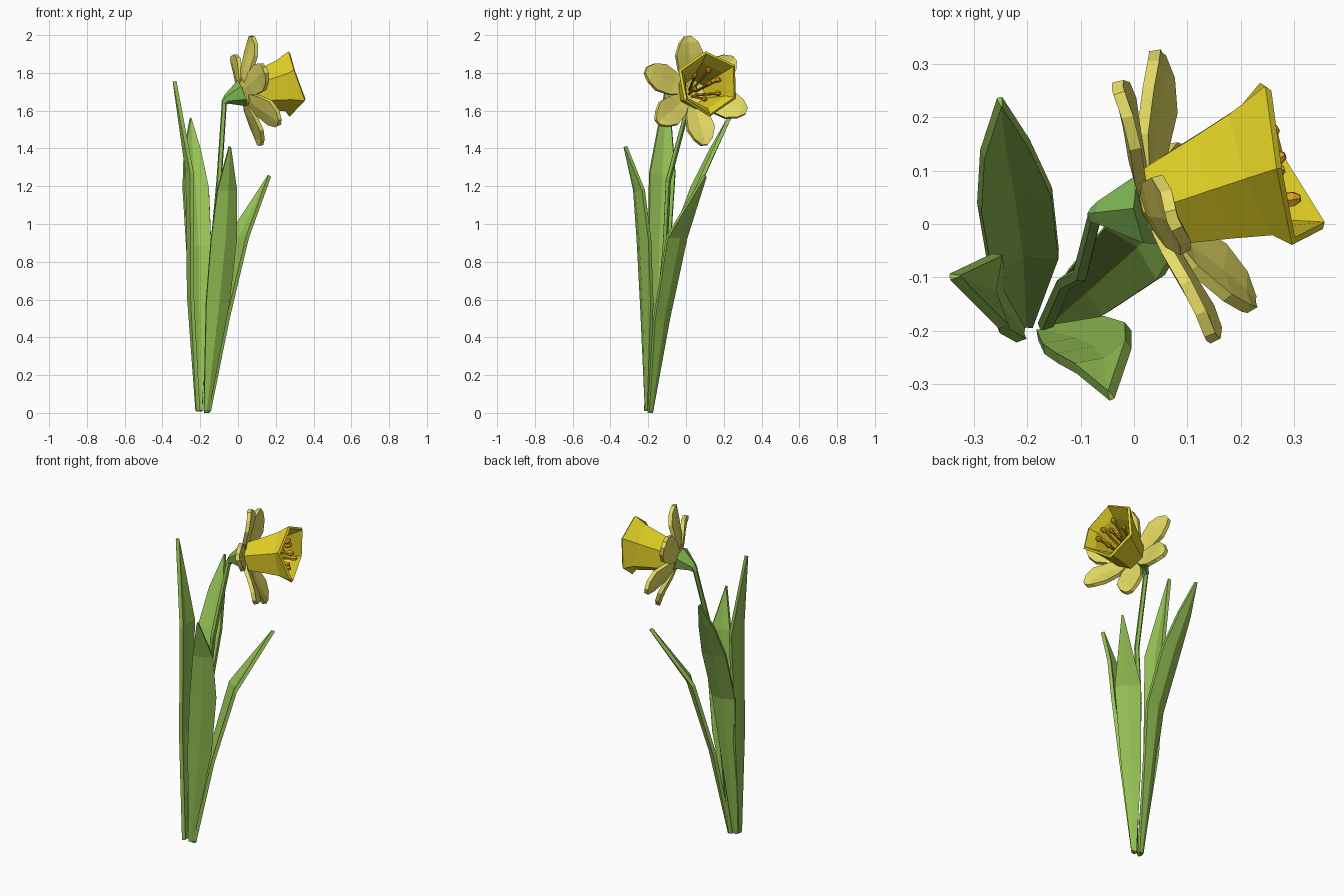
import bpy, bmesh, math
from mathutils import Vector

if "Cube" in bpy.data.objects:
    bpy.data.objects.remove(bpy.data.objects["Cube"])

V = Vector


def material(name, rgb):
    m = bpy.data.materials.new(name)
    m.diffuse_color = (*rgb, 1)
    m.use_nodes = True
    m.node_tree.nodes["Principled BSDF"].inputs["Base Color"].default_value = m.diffuse_color
    return m


LEAF = material("leaf green", (0.30, 0.54, 0.09))
STEM = material("stem green", (0.24, 0.46, 0.08))
CALYX = material("calyx green", (0.22, 0.48, 0.09))
PETAL = material("pale yellow", (0.78, 0.71, 0.125))
TRUMPET = material("trumpet yellow", (0.78, 0.65, 0.02))
STAMEN = material("stamen orange", (0.72, 0.35, 0.01))

# Flower frame: N points out of the trumpet, U sideways, W up
N = V((1, 0.35, 0.2)).normalized()
U = V((0, 0, 1)).cross(N).normalized()
W = N.cross(U)
C = V((0.03, 0.03, 1.693))


def flower_point(t, r, deg):
    a = math.radians(deg)
    return C + N * t + (U * math.cos(a) + W * math.sin(a)) * r


def make(name, verts, faces, mat, thick=0, offset=0):
    me = bpy.data.meshes.new(name)
    me.from_pydata([tuple(p) for p in verts], [], faces)
    bm = bmesh.new()
    bm.from_mesh(me)
    bmesh.ops.recalc_face_normals(bm, faces=bm.faces)
    bm.to_mesh(me)
    bm.free()
    me.materials.append(mat)
    ob = bpy.data.objects.new(name, me)
    bpy.context.collection.objects.link(ob)
    if thick:
        s = ob.modifiers.new("thickness", 'SOLIDIFY')
        s.thickness = thick
        s.offset = offset
    return ob


def strip(name, rows, mat, thick):
    """Blade from rows of (left, middle, right) points."""
    verts = [p for row in rows for p in row]
    faces = []
    for i in range(len(rows) - 1):
        for j in range(2):
            a = i * 3 + j
            faces.append((a, a + 1, a + 4, a + 3))
    return make(name, verts, faces, mat, thick)


def tube(name, path, radii, sides, mat):
    """Tapered closed tube along a path."""
    verts, faces = [], []
    for i, p in enumerate(path):
        d = (path[min(i + 1, len(path) - 1)] - path[max(i - 1, 0)]).normalized()
        e = d.cross(V((0.3, 1, 0.1))).normalized()
        f = d.cross(e)
        for k in range(sides):
            a = 2 * math.pi * k / sides
            verts.append(p + (e * math.cos(a) + f * math.sin(a)) * radii[i])
    for i in range(len(path) - 1):
        for k in range(sides):
            q = (k + 1) % sides
            faces.append((i * sides + k, i * sides + q,
                          (i + 1) * sides + q, (i + 1) * sides + k))
    faces.append(tuple(range(sides)))
    faces.append(tuple(range((len(path) - 1) * sides, len(path) * sides)))
    return make(name, verts, faces, mat)


# Leaves: centre line, half-width vector, relative width along the line
LEAVES = [
    ([(-.212, -.205, .01), (-.247, -.15, .62), (-.25, -.125, 1.27), (-.335, -.098, 1.755)],
     (-.006, .068, 0), (.2, .75, 1, .05)),
    ([(-.203, -.188, .01), (-.206, -.07, .88), (-.222, .045, 1.19), (-.24, .14, 1.39), (-.25, .228, 1.56)],
     (.068, .014, 0), (.2, .95, 1, .65, .04)),
    ([(-.17, -.203, .01), (-.11, -.207, .58), (-.077, -.222, .92), (-.06, -.248, 1.18), (-.045, -.32, 1.41)],
     (.066, .03, 0), (.17, .9, 1, .75, .04)),
    ([(-.16, -.19, .01), (-.09, -.13, .5), (0, -.05, .93), (.165, .1, 1.255)],
     (.05, -.05, 0), (.17, .75, 1, .05)),
]
plant_axis = V((-.185, -.2, 0))
for i, (line, half, widths) in enumerate(LEAVES):
    half = V(half)
    out = half.cross(V((0, 0, 1))).normalized()
    if out.dot(V(line[2]) - plant_axis) < 0:
        out = -out
    rows = []
    for p, w in zip(line, widths):
        p = V(p)
        rows.append((p - half * w, p + out * .018 * w, p + half * w))
    strip(f"leaf_{i + 1}", rows, LEAF, 0.02)

# Stem and the green cup behind the flower
tube("stem", [V((-.165, -.19, 0)), V((-.13, -.11, .9)), V((-.1, -.095, 1.23)),
              V((-.072, .018, 1.65))], [.016, .015, .015, .014], 5, STEM)
tube("calyx", [V((-.075, .016, 1.64)), V((-.06, .02, 1.66)), C - N * .005],
     [.016, .026, .075], 6, CALYX)

# Six petals in two layers: every other one leans further forward
PROFILE = [(.03, .0, .02), (.12, .022, .064), (.2, .05, .077), (.258, .066, .052), (.292, .07, .018)]
for i in range(6):
    deg = 97 - 60 * i
    a = math.radians(deg + 90)
    side = U * math.cos(a) + W * math.sin(a)
    lean = 0.72 if i % 2 else 1.25
    rows = []
    for r, t, w in PROFILE:
        p = flower_point(t * lean, r, deg)
        rows.append((p - side * w + N * w * .12, p, p + side * w + N * w * .12))
    strip(f"petal_{i + 1}", rows, PETAL, 0.022)

# Six-sided trumpet with a closed floor and a wavy flared lip
RINGS = [(0, .08), (.03, .09), (.14, .118), (.215, .139)]
LIP = (.285, .247, .28, .232, .262, .302)
verts = [flower_point(t, r, 93 + 60 * k) for t, r in RINGS for k in range(6)]
verts += [flower_point(t, .172, 93 + 60 * k) for k, t in enumerate(LIP)]
faces = [(i * 6 + k, i * 6 + (k + 1) % 6, i * 6 + 6 + (k + 1) % 6, i * 6 + 6 + k)
         for i in range(len(RINGS)) for k in range(6)]
faces.append(tuple(range(6)))
make("trumpet", verts, faces, TRUMPET, 0.016, -1)

# Stamens with rounded tips
for i in range(7):
    deg = 20 + 60 * i
    r, t = (.078, .24 + .02 * (i % 2)) if i < 6 else (.01, .265)
    base, tip = flower_point(.01, .02, deg), flower_point(t, r, deg)
    d = (tip - base).normalized()
    tube(f"stamen_{i + 1}",
         [base, tip - d * .03, tip - d * .018, tip, tip + d * .012],
         [.007, .007, .015, .015, .007], 6, STAMEN)
